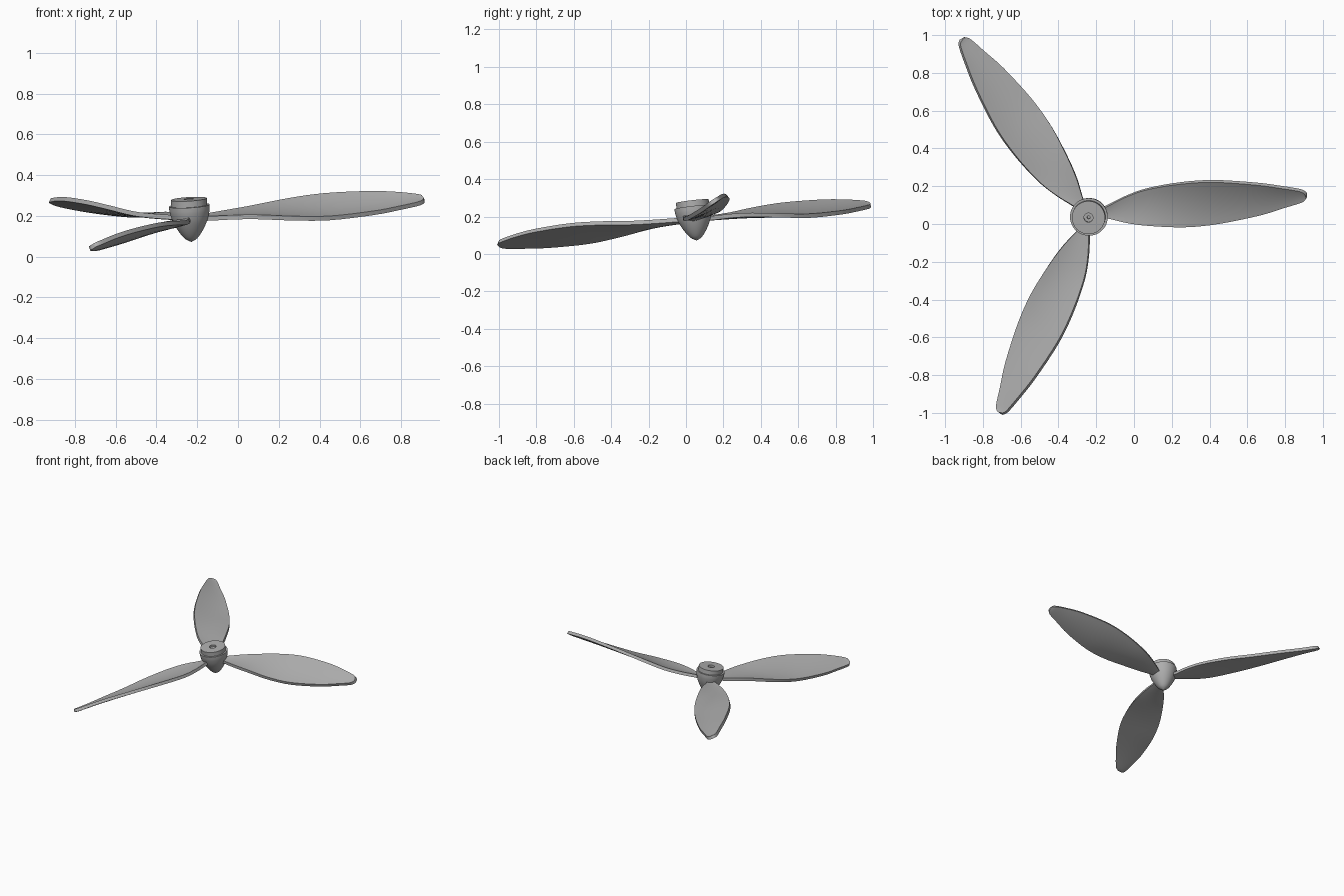
import bpy
import bmesh
from math import sin, cos, tau, radians
from mathutils import Matrix, Vector

old = bpy.data.objects.get("Cube")
if old:
    bpy.data.objects.remove(old, do_unlink=True)

grey = bpy.data.materials.new("plain grey")
grey.use_nodes = True
GREY = (0.42, 0.42, 0.42, 1.0)
grey.diffuse_color = GREY
grey.node_tree.nodes["Principled BSDF"].inputs["Base Color"].default_value = GREY

# Slightly tilted shaft frame shared by hub and blades
axis = Vector((-0.061, -0.115, 1.0))
frame = Matrix.Translation((-0.235, 0.045, 0.183)) @ \
    Vector((0, 0, 1)).rotation_difference(axis).to_matrix().to_4x4()


def add_object(name, bm, matrix):
    bmesh.ops.recalc_face_normals(bm, faces=bm.faces)
    mesh = bpy.data.meshes.new(name)
    bm.to_mesh(mesh)
    bm.free()
    mesh.materials.append(grey)
    obj = bpy.data.objects.new(name, mesh)
    bpy.context.collection.objects.link(obj)
    obj.matrix_world = matrix
    return obj


def activate(obj):
    bpy.ops.object.select_all(action="DESELECT")
    obj.select_set(True)
    bpy.context.view_layer.objects.active = obj


def smooth(obj):
    activate(obj)
    bpy.ops.object.shade_smooth_by_angle(angle=radians(35))


def lathe(name, profile, steps=48):
    bm = bmesh.new()
    verts = [bm.verts.new((r, 0, z)) for r, z in profile]
    edges = [bm.edges.new(pair) for pair in zip(verts, verts[1:])]
    bmesh.ops.spin(bm, geom=verts + edges, axis=(0, 0, 1), cent=(0, 0, 0),
                   angle=tau, steps=steps)
    bmesh.ops.remove_doubles(bm, verts=bm.verts, dist=0.0002)
    obj = add_object(name, bm, frame)
    smooth(obj)
    return obj


def spline(points, per_span):
    """Catmull-Rom curve through the points."""
    pts = [Vector(p) for p in points]
    pts = [2 * pts[0] - pts[1]] + pts + [2 * pts[-1] - pts[-2]]
    out = []
    for a, b, c, d in zip(pts, pts[1:], pts[2:], pts[3:]):
        for i in range(per_span):
            t = i / per_span
            out.append(0.5 * (2 * b + (c - a) * t + (2 * a - 5 * b + 4 * c - d) * t ** 2
                              + (3 * b - a - 3 * c + d) * t ** 3))
    return out + [pts[-2]]


# Pointed spinner with a flange
nose = spline([(0, -0.112), (0.03, -0.095), (0.06, -0.056),
               (0.085, -0.007), (0.097, 0.035), (0.1, 0.062)], 4)
lathe("spinner", [tuple(p) for p in nose] + [(0.1, 0.068), (0.084, 0.068), (0, 0.068)])

# Rear cap with a stepped shaft socket
lathe("rear_cap", [(0, 0.06), (0.088, 0.06), (0.088, 0.1), (0.024, 0.1),
                   (0.024, 0.085), (0.008, 0.085), (0.008, 0.07), (0, 0.07)])

# Blade stations: radius, leading edge (offset, height), trailing edge (offset, height)
STATIONS = [(0.05, 0.025, 0.006, -0.015, 0.002), (0.1, 0.045, 0.01, -0.025, 0.0),
            (0.2, 0.086, 0.015, -0.058, 0.002), (0.32, 0.118, 0.024, -0.083, -0.002),
            (0.5, 0.136, 0.045, -0.105, -0.019), (0.68, 0.133, 0.058, -0.102, -0.031),
            (0.9, 0.1, 0.057, -0.074, -0.024), (1.03, 0.07, 0.047, -0.044, -0.012),
            (1.12, 0.046, 0.034, -0.024, -0.001), (1.147, 0.032, 0.028, -0.012, 0.006),
            (1.156, 0.018, 0.022, 0.0, 0.012)]
CHORD = 8
CAMBER = 0.05


def blade(name, angle):
    bm = bmesh.new()
    rows = []
    for r, ly, lz, ty, tz in spline([Vector(s) for s in STATIONS], 4):
        row = []
        for i in range(CHORD + 1):
            t = i / CHORD
            sag = CAMBER * (ly - ty) * 4 * t * (1 - t)
            row.append(bm.verts.new((r, ty + (ly - ty) * t, tz + (lz - tz) * t - sag)))
        rows.append(row)
    for a, b in zip(rows, rows[1:]):
        for i in range(CHORD):
            bm.faces.new((a[i], b[i], b[i + 1], a[i + 1]))
    obj = add_object(name, bm, frame @ Matrix.Rotation(radians(angle), 4, "Z"))
    # Even thickness with crisp rims
    slab = obj.modifiers.new("thickness", "SOLIDIFY")
    slab.thickness = 0.022
    slab.offset = 0
    activate(obj)
    bpy.ops.object.modifier_apply(modifier=slab.name)
    smooth(obj)


for label, turn in (("left_blade", 5), ("back_blade", 125), ("front_blade", 245)):
    blade(label, turn)
